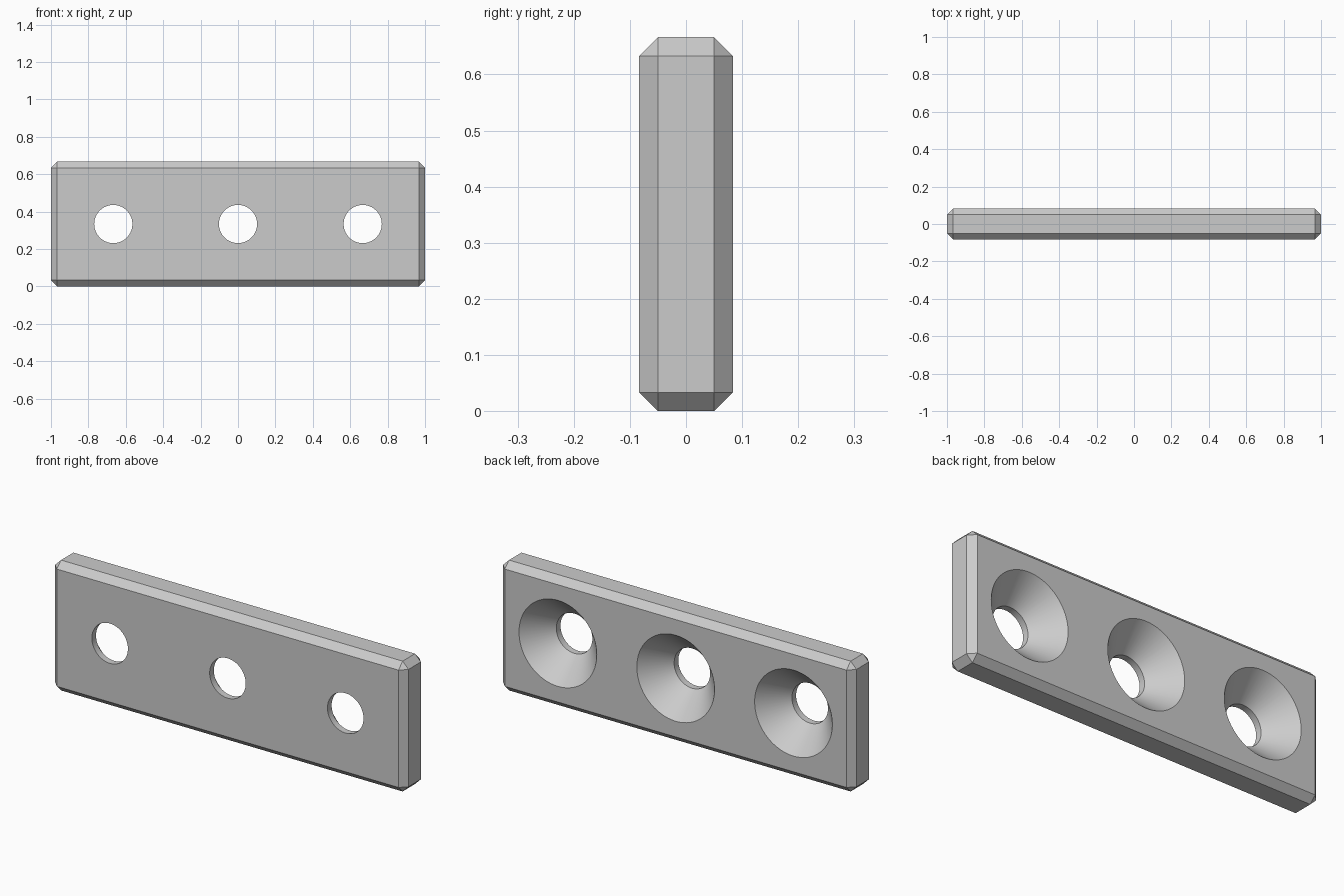
import bpy
import bmesh
import math
from mathutils import Matrix

LENGTH, DEPTH, HEIGHT = 2.0, 1 / 6, 2 / 3
CHAMFER = 1 / 30
HOLE_R, SINK_R = 0.102, 0.22
SINK_DEPTH = 0.133
SEGMENTS = 64

default = bpy.data.objects.get("Cube")
if default:
    bpy.data.objects.remove(default, do_unlink=True)


def make_object(name, bm):
    bmesh.ops.recalc_face_normals(bm, faces=bm.faces[:])
    mesh = bpy.data.meshes.new(name)
    bm.to_mesh(mesh)
    bm.free()
    obj = bpy.data.objects.new(name, mesh)
    bpy.context.collection.objects.link(obj)
    return obj


# Material
grey = bpy.data.materials.new("plain grey")
grey.use_nodes = True
colour = (0.6, 0.6, 0.6, 1)
grey.diffuse_color = colour
grey.node_tree.nodes["Principled BSDF"].inputs["Base Color"].default_value = colour

# Plate with every edge chamfered
bm = bmesh.new()
bmesh.ops.create_cube(bm, size=1, matrix=Matrix.Translation((0, 0, HEIGHT / 2))
                      @ Matrix.Diagonal((LENGTH, DEPTH, HEIGHT, 1)))
bmesh.ops.bevel(bm, geom=bm.edges[:], offset=CHAMFER, segments=1,
                profile=0.5, affect='EDGES')
plate = make_object("mounting_plate", bm)
plate.data.materials.append(grey)

# Cutter profile (radius, y): straight bore at the front, countersink at the back
back = DEPTH / 2
over = 0.03
slope = (SINK_R - HOLE_R) / SINK_DEPTH
profile = [(HOLE_R, -back - over), (HOLE_R, back - SINK_DEPTH),
           (SINK_R + over * slope, back + over)]

bm = bmesh.new()
for x in (-LENGTH / 3, 0, LENGTH / 3):
    rings = []
    for radius, y in profile:
        angles = [2 * math.pi * i / SEGMENTS for i in range(SEGMENTS)]
        rings.append([bm.verts.new((x + radius * math.cos(a), y,
                                    HEIGHT / 2 + radius * math.sin(a)))
                      for a in angles])
    for low, high in zip(rings, rings[1:]):
        for i in range(SEGMENTS):
            j = (i + 1) % SEGMENTS
            bm.faces.new((low[i], low[j], high[j], high[i]))
    bm.faces.new(rings[0])
    bm.faces.new(rings[-1])
cutter = make_object("screw_hole_cutter", bm)
cutter.data.materials.append(grey)
cutter.hide_render = True

# Cut the three screw holes
cut = plate.modifiers.new("screw holes", 'BOOLEAN')
cut.operation = 'DIFFERENCE'
cut.solver = 'EXACT'
cut.object = cutter
bpy.ops.object.select_all(action='DESELECT')
plate.select_set(True)
bpy.context.view_layer.objects.active = plate
bpy.ops.object.modifier_apply(modifier=cut.name)
bpy.data.objects.remove(cutter, do_unlink=True)

# Smooth hole walls, crisp chamfers
bpy.ops.object.shade_smooth_by_angle(angle=math.radians(25))
